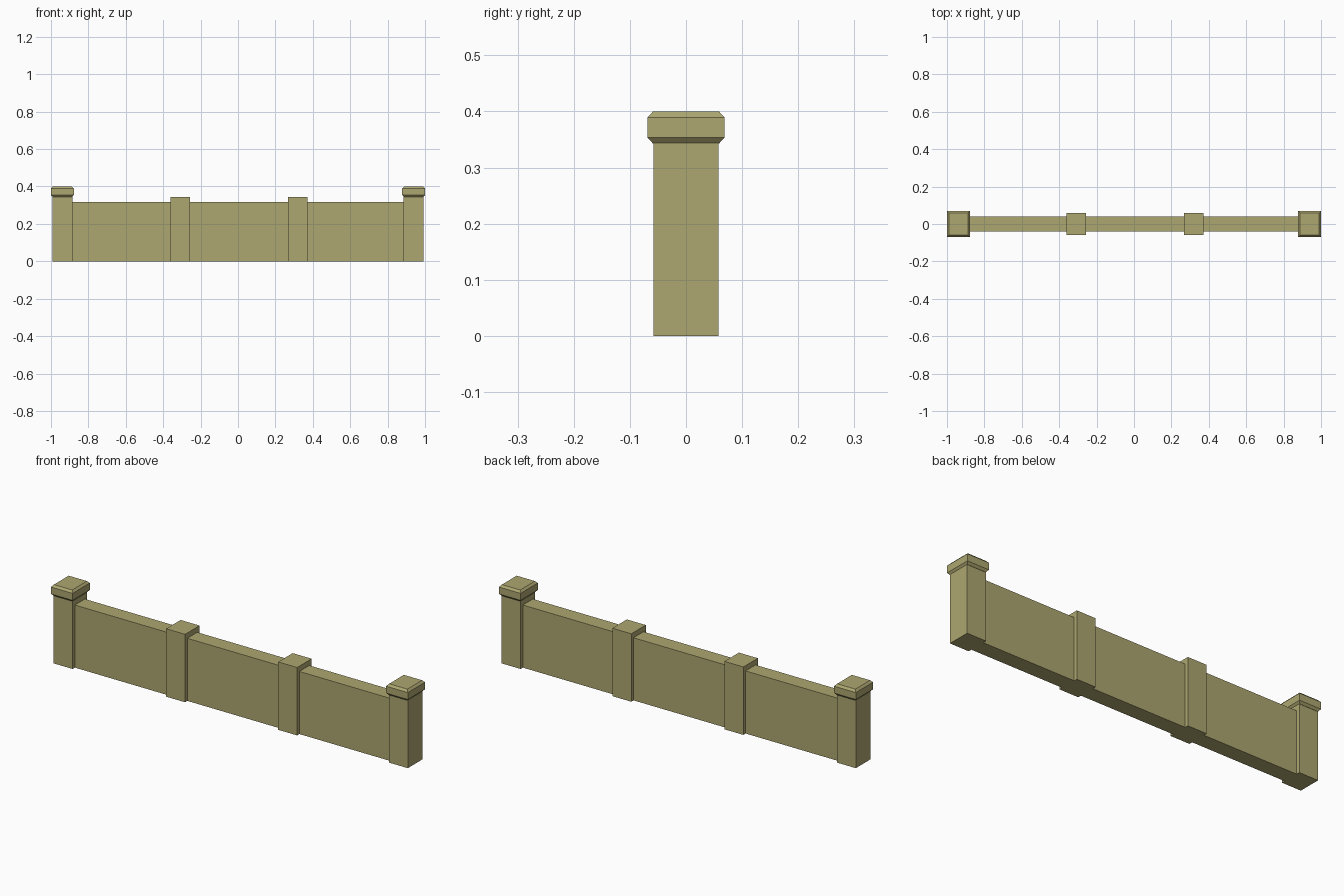
import bpy

if "Cube" in bpy.data.objects:
    bpy.data.objects.remove(bpy.data.objects["Cube"])

stone = bpy.data.materials.new("khaki stone")
stone.diffuse_color = (0.42, 0.385, 0.165, 1)
stone.use_nodes = True
stone.node_tree.nodes["Principled BSDF"].inputs["Base Color"].default_value = stone.diffuse_color


def loft(name, x, rings):
    """Closed rectangular solid from (half_x, half_y, z) rings, bottom to top."""
    verts = [(x + sx * hx, sy * hy, z) for hx, hy, z in rings
             for sx, sy in ((-1, -1), (1, -1), (1, 1), (-1, 1))]
    faces = [(3, 2, 1, 0)]
    for r in range(len(rings) - 1):
        a = r * 4
        faces += [(a + i, a + (i + 1) % 4, a + 4 + (i + 1) % 4, a + 4 + i) for i in range(4)]
    top = (len(rings) - 1) * 4
    faces.append((top, top + 1, top + 2, top + 3))
    mesh = bpy.data.meshes.new(name)
    mesh.from_pydata(verts, [], faces)
    mesh.materials.append(stone)
    obj = bpy.data.objects.new(name, mesh)
    bpy.context.collection.objects.link(obj)
    return obj


POST_TOP = 0.344
POST_X, POST_Y = 0.053, 0.058

# Long low wall, running into the end posts
loft("wall", 0, [(0.92, 0.04, 0), (0.92, 0.04, 0.317)])

# Plain intermediate pillars
for name, x in (("left_pillar", -0.309), ("right_pillar", 0.319)):
    loft(name, x, [(POST_X, POST_Y, 0), (POST_X, POST_Y, POST_TOP)])

# End posts with chamfered overhanging caps
for side, s in (("left", -1), ("right", 1)):
    x = s * 0.939
    loft(side + "_end_post", x, [(POST_X, POST_Y, 0), (POST_X, POST_Y, POST_TOP)])
    loft(side + "_post_cap", x, [(0.051, 0.059, 0.343), (0.061, 0.069, 0.354),
                                 (0.061, 0.069, 0.389), (0.051, 0.059, 0.40)])
